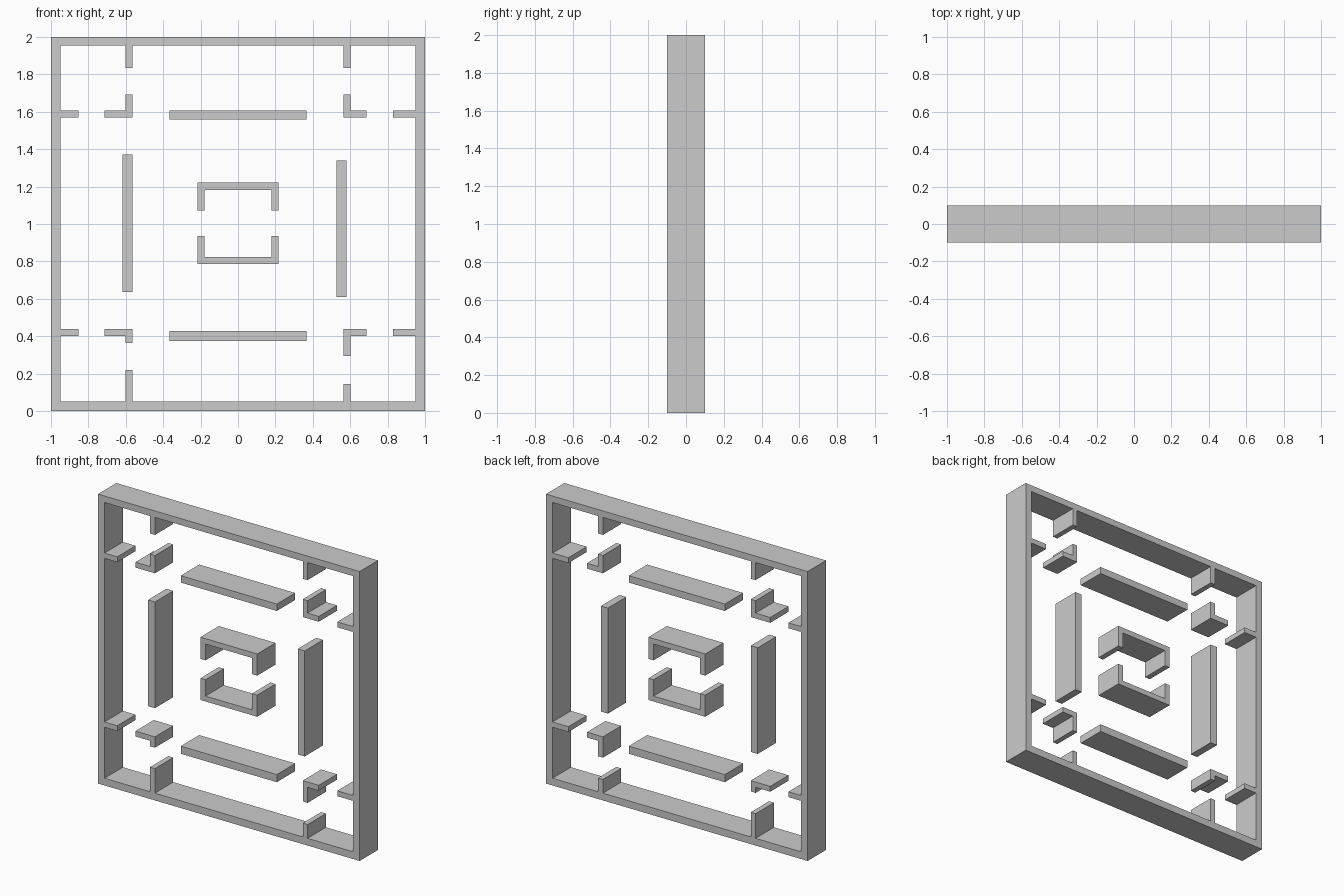
import bpy, bmesh

if "Cube" in bpy.data.objects:
    bpy.data.objects.remove(bpy.data.objects["Cube"])

HALF = 0.1          # half depth of the lattice
A, B = 0.565, 0.602  # inner and outer edge of the thin lattice strips
LO, HI = (0.402, 0.439), (1.569, 1.606)  # heights of the thin horizontal strips


def panel(name, *outlines):
    """Fill closed x-z outlines (later ones are holes) and extrude along y."""
    bm = bmesh.new()
    edges = []
    for pts in outlines:
        vs = [bm.verts.new((x, -HALF, z)) for x, z in pts]
        edges += [bm.edges.new((vs[i - 1], vs[i])) for i in range(len(vs))]
    bmesh.ops.triangle_fill(bm, use_beauty=True, edges=edges, normal=(0, -1, 0))
    ext = bmesh.ops.extrude_face_region(bm, geom=bm.faces[:], use_keep_orig=True)
    new = [g for g in ext["geom"] if isinstance(g, bmesh.types.BMVert)]
    bmesh.ops.translate(bm, verts=new, vec=(0, 2 * HALF, 0))
    bmesh.ops.recalc_face_normals(bm, faces=bm.faces[:])
    bmesh.ops.dissolve_limit(bm, angle_limit=0.001, verts=bm.verts[:], edges=bm.edges[:])
    me = bpy.data.meshes.new(name)
    bm.to_mesh(me)
    bm.free()
    ob = bpy.data.objects.new(name, me)
    bpy.context.collection.objects.link(ob)


def rect(x0, x1, z0, z1):
    return [(x0, z0), (x1, z0), (x1, z1), (x0, z1)]


# Square frame with the short stubs growing inward from each side
I, T, L, R = 0.95, 1.955, -0.853, 0.829
inner = [
    (-I, 0.05), (-B, 0.05), (-B, 0.22), (-A, 0.22), (-A, 0.05),
    (A, 0.05), (A, 0.145), (B, 0.145), (B, 0.05), (I, 0.05),
    (I, LO[0]), (R, LO[0]), (R, LO[1]), (I, LO[1]),
    (I, HI[0]), (R, HI[0]), (R, HI[1]), (I, HI[1]), (I, T),
    (B, T), (B, 1.834), (A, 1.834), (A, T),
    (-A, T), (-A, 1.834), (-B, 1.834), (-B, T), (-I, T),
    (-I, HI[1]), (L, HI[1]), (L, HI[0]), (-I, HI[0]),
    (-I, LO[1]), (L, LO[1]), (L, LO[0]), (-I, LO[0]),
]
panel("outer_frame", rect(-1, 1, 0, 2), inner)

# L-shaped corner pieces: side, horizontal tip, strip's inside/outside z, vertical tip
for name, s, tip_x, z_in, z_out, tip_z in (
    ("upper_left_corner", -1, 0.714, HI[0], HI[1], 1.692),
    ("upper_right_corner", 1, 0.687, HI[0], HI[1], 1.692),
    ("lower_left_corner", -1, 0.714, LO[1], LO[0], 0.364),
    ("lower_right_corner", 1, 0.687, LO[1], LO[0], 0.295),
):
    panel(name, [(s * x, z) for x, z in (
        (A, z_in), (tip_x, z_in), (tip_x, z_out), (B, z_out), (B, tip_z), (A, tip_z))])

# Long bars around the centre
panel("left_bar", rect(-0.618, -0.565, 0.637, 1.371))
panel("right_bar", rect(0.527, 0.58, 0.61, 1.339))
panel("upper_bar", rect(-0.367, 0.367, 1.558, 1.606))
panel("lower_bar", rect(-0.367, 0.367, 0.375, 0.428))

# Two facing U-shaped brackets in the middle
for name, base, web, tip in (("upper_bracket", 1.221, 1.183, 1.071),
                             ("lower_bracket", 0.787, 0.824, 0.937)):
    half = [(0.217, base), (0.217, tip), (0.178, tip), (0.178, web)]
    panel(name, half + [(-x, z) for x, z in reversed(half)])
